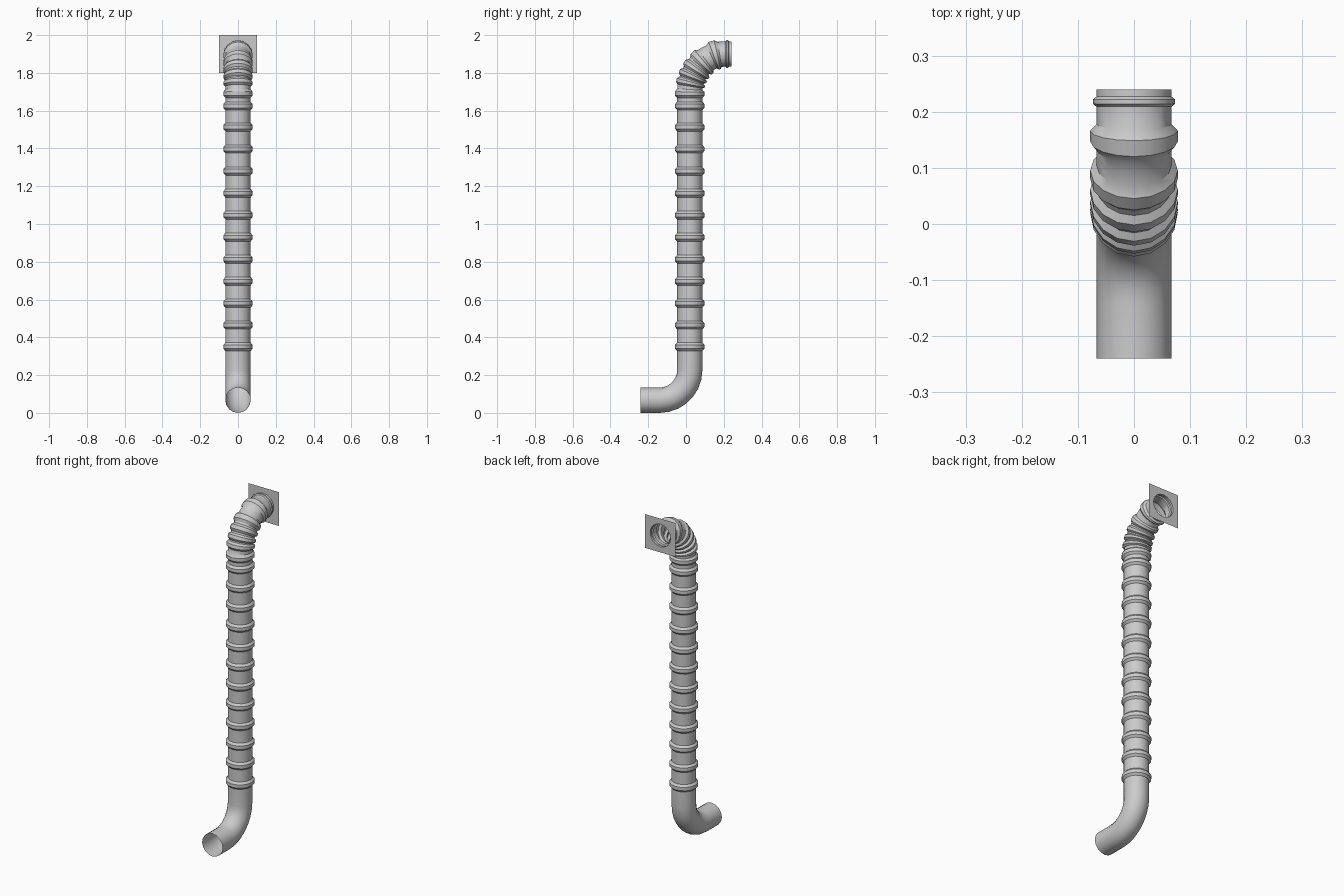
import bpy, bmesh, math
from mathutils import Vector

if "Cube" in bpy.data.objects:
    bpy.data.objects.remove(bpy.data.objects["Cube"])

SIDES = 16
R = 0.067        # pipe radius
RING_R = 0.078   # raised rib radius

# centreline as dense (y, z) points
path = [Vector((-0.24, 0.067)), Vector((-0.20, 0.067))]
for i in range(61):                                   # lower bend
    a = math.radians(-90 + 1.5 * i)
    path.append(Vector((-0.14 + 0.16 * math.cos(a), 0.227 + 0.16 * math.sin(a))))
path += [Vector((0.02, 0.25 + 0.01 * i)) for i in range(145)]
B = [Vector((0.02, 1.70)), Vector((0.02, 1.80)), Vector((0.10, 1.90)), Vector((0.20, 1.90))]


def bez(t):
    u = 1 - t
    return u**3 * B[0] + 3 * u*u*t * B[1] + 3 * u*t*t * B[2] + t**3 * B[3]


path += [bez(i / 80) for i in range(81)]              # upper bend
path += [Vector((0.22, 1.90)), Vector((0.24, 1.90))]

length = [0.0]
for p, q in zip(path, path[1:]):
    length.append(length[-1] + (q - p).length)
TOTAL = length[-1]


def at(s):
    s = min(max(s, 0), TOTAL)
    for i in range(len(path) - 1):
        if length[i + 1] >= s and length[i + 1] > length[i]:
            f = (s - length[i]) / (length[i + 1] - length[i])
            return path[i].lerp(path[i + 1], f)
    return path[-1].copy()


def s_of(p):
    i = min(range(len(path)), key=lambda k: (path[k] - p).length)
    return length[i]


def finish(bm, name):
    bmesh.ops.recalc_face_normals(bm, faces=bm.faces)
    me = bpy.data.meshes.new(name)
    bm.to_mesh(me)
    bm.free()
    ob = bpy.data.objects.new(name, me)
    bpy.context.collection.objects.link(ob)
    bpy.ops.object.select_all(action='DESELECT')
    ob.select_set(True)
    bpy.context.view_layer.objects.active = ob
    bpy.ops.object.shade_smooth_by_angle(angle=math.radians(30))
    return ob


def tube(name, stations):
    """Open pipe skin through (distance along path, radius) stations."""
    bm = bmesh.new()
    loops = []
    for s, r in sorted(stations):
        c = at(s)
        t = (at(s + 0.004) - at(s - 0.004)).normalized()
        loop = []
        for k in range(SIDES):
            a = 2 * math.pi * k / SIDES
            n = r * math.sin(a)
            loop.append(bm.verts.new((r * math.cos(a), c.x - t.y * n, c.y + t.x * n)))
        loops.append(loop)
    for A, C in zip(loops, loops[1:]):
        for k in range(SIDES):
            j = (k + 1) % SIDES
            bm.faces.new((A[k], A[j], C[j], C[k]))
    return finish(bm, name)


def rib(s, w, r=RING_R):
    return [(s - w, R), (s - w * 0.45, r), (s + w * 0.45, r), (s + w, R)]


# smooth lower elbow
split = s_of(Vector((0.02, 0.30)))
s0, s1 = s_of(Vector((-0.14, 0.067))), s_of(Vector((0.02, 0.227)))
tube("lower_elbow", [(0, R), (0.04, R), (split, R)] +
     [(s0 + (s1 - s0) * i / 7, R) for i in range(8)])

# ribbed hose: straight ribs, bend ribs, narrow end collar
st = [(split, R), (TOTAL, R)]
for z in (0.35, 0.465, 0.58, 0.697, 0.813, 0.93, 1.047, 1.163, 1.28, 1.397, 1.513, 1.625, 1.69):
    st += rib(s_of(Vector((0.02, 0.35))) + z - 0.35, 0.022)
for t, w in ((0.15, 0.016), (0.27, 0.016), (0.41, 0.018), (0.58, 0.022), (0.85, 0.022)):
    st += rib(s_of(bez(t)), w)
st += [(s_of(bez(0.72)), R)]
st += rib(TOTAL - 0.022, 0.009, 0.073)
tube("ribbed_hose", st)

# square wall plate with round opening
bm = bmesh.new()
inner, outer = [], []
for k in range(SIDES):
    a = 2 * math.pi * k / SIDES
    c, s = math.cos(a), math.sin(a)
    m = 0.1 / max(abs(c), abs(s))
    inner.append(bm.verts.new((R * c, 0.24, 1.9 + R * s)))
    outer.append(bm.verts.new((m * c, 0.24, 1.9 + m * s)))
for k in range(SIDES):
    j = (k + 1) % SIDES
    bm.faces.new((inner[k], outer[k], outer[j], inner[j]))
finish(bm, "wall_plate")
